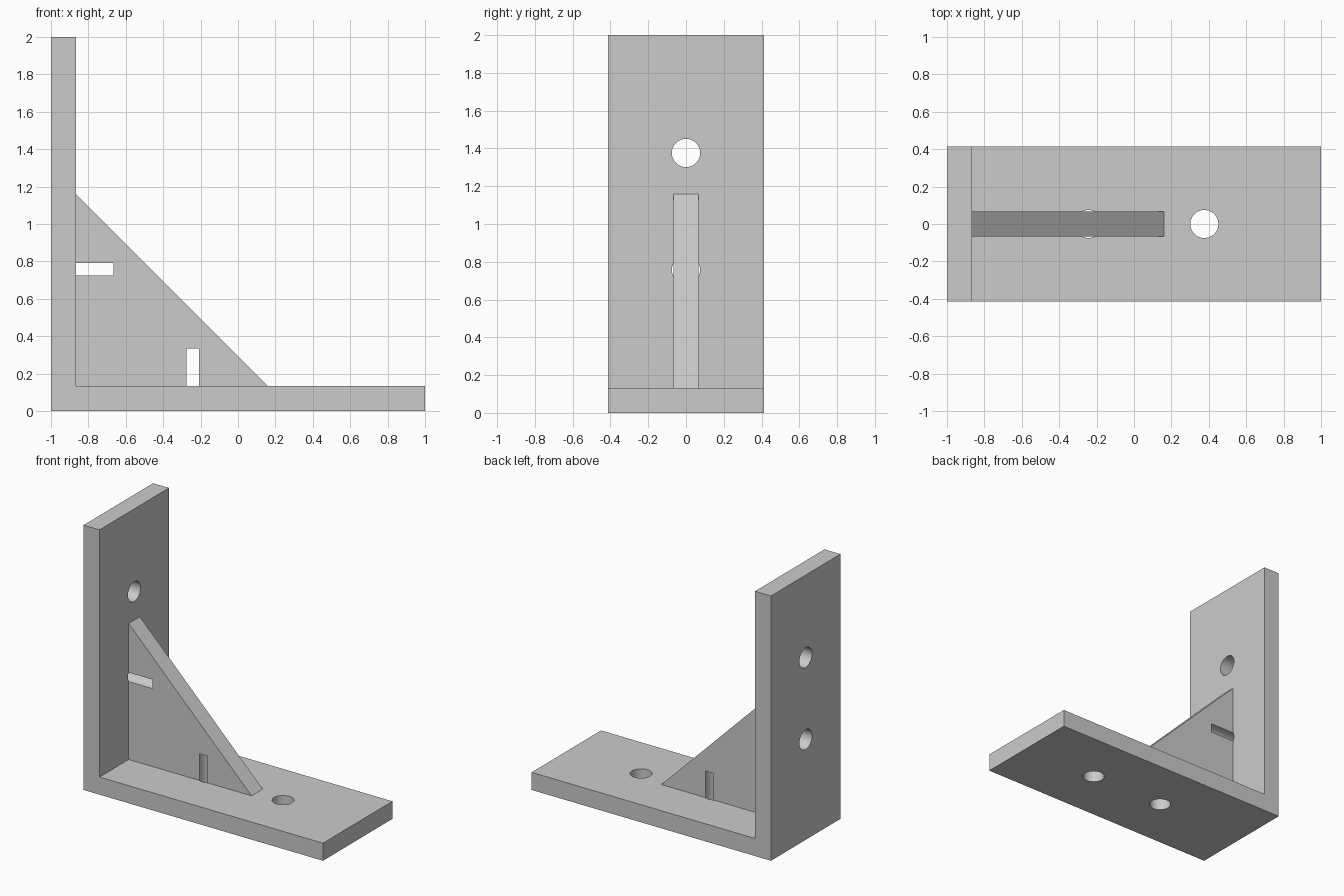
import bpy
import bmesh
import math
from mathutils import Matrix, Vector

cube = bpy.data.objects.get("Cube")
if cube:
    bpy.data.objects.remove(cube, do_unlink=True)

T = 0.133            # plate thickness
INNER = -1 + T       # inner face of the upright
HOLE_R = 0.075

grey = bpy.data.materials.new("plain_grey")
grey.use_nodes = True
grey.diffuse_color = (0.6, 0.6, 0.6, 1)
grey.node_tree.nodes["Principled BSDF"].inputs["Base Color"].default_value = (0.6, 0.6, 0.6, 1)


def add_object(name, bm):
    bmesh.ops.recalc_face_normals(bm, faces=bm.faces)
    mesh = bpy.data.meshes.new(name)
    bm.to_mesh(mesh)
    bm.free()
    mesh.materials.append(grey)
    obj = bpy.data.objects.new(name, mesh)
    bpy.context.collection.objects.link(obj)
    return obj


def prism(name, profile, half_width):
    """Extrude an x-z profile along y."""
    bm = bmesh.new()
    face = bm.faces.new([bm.verts.new((x, -half_width, z)) for x, z in profile])
    out = bmesh.ops.extrude_face_region(bm, geom=[face])
    moved = [v for v in out["geom"] if isinstance(v, bmesh.types.BMVert)]
    bmesh.ops.translate(bm, verts=moved, vec=(0, 2 * half_width, 0))
    return add_object(name, bm)


def drill(name, start, end):
    """Cylinder between two points."""
    a, b = Vector(start), Vector(end)
    turn = (b - a).to_track_quat("Z", "Y").to_matrix().to_4x4()
    bm = bmesh.new()
    bmesh.ops.create_cone(bm, cap_ends=True, segments=48, radius1=HOLE_R, radius2=HOLE_R,
                          depth=(b - a).length, matrix=Matrix.Translation((a + b) / 2) @ turn)
    return add_object(name, bm)


def combine(target, other, operation):
    """Apply a boolean and remove the helper."""
    mod = target.modifiers.new(operation, "BOOLEAN")
    mod.operation = operation
    mod.solver = "EXACT"
    mod.object = other
    bpy.context.view_layer.objects.active = target
    bpy.ops.object.modifier_apply(modifier=mod.name)
    bpy.data.objects.remove(other, do_unlink=True)


# L-shaped body: upright and base plate
bracket = prism("angle_bracket", [(-1, 0), (1, 0), (1, T), (INNER, T), (INNER, 2), (-1, 2)], 0.414)

# Triangular gusset, sunk slightly into both plates
sink = 0.06
gusset = prism("gusset", [(INNER - sink, T - sink), (0.16, T - sink), (0.16, T),
                          (INNER, 1.16), (INNER - sink, 1.16)], 0.067)
combine(bracket, gusset, "UNION")

# Outer through holes, and inner holes that run on into the gusset
for offset, depth in ((1.376, 0.25), (0.757, 0.334)):
    combine(bracket, drill("base_drill", (offset - 1, 0, -0.1), (offset - 1, 0, depth)), "DIFFERENCE")
    combine(bracket, drill("wall_drill", (-1.1, 0, offset), (depth - 1, 0, offset)), "DIFFERENCE")

# Smooth bores, sharp edges
bpy.ops.object.select_all(action="DESELECT")
bracket.select_set(True)
bpy.context.view_layer.objects.active = bracket
bpy.ops.object.shade_smooth_by_angle(angle=math.radians(30))
